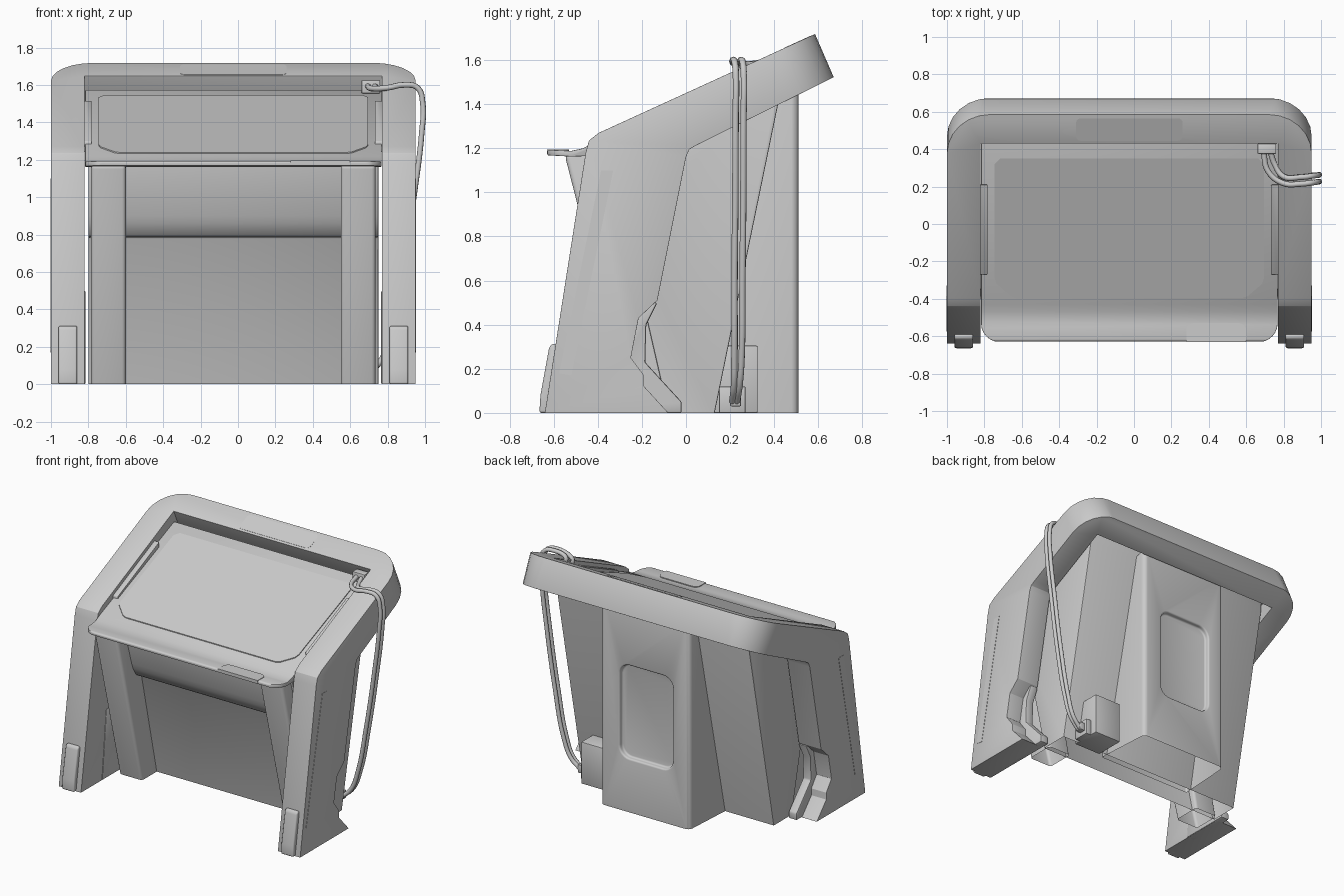
import bpy, bmesh, math
from mathutils import Vector

if "Cube" in bpy.data.objects:
    bpy.data.objects.remove(bpy.data.objects["Cube"])

CX = -0.025  # symmetry plane of the furniture (the cable widens the right side)


def prism(name, pts, lo, hi, place, bevel=0.0, segs=2, open_bottom=False):
    """Extrude a 2D outline from lo to hi; place(a, b, c) maps to xyz."""
    bm = bmesh.new()
    low = [bm.verts.new(place(a, b, lo)) for a, b in pts]
    top = [bm.verts.new(place(a, b, hi)) for a, b in pts]
    bm.faces.new(low)
    bm.faces.new(top)
    n = len(pts)
    for i in range(n):
        j = (i + 1) % n
        bm.faces.new((low[i], low[j], top[j], top[i]))
    bmesh.ops.recalc_face_normals(bm, faces=bm.faces[:])
    me = bpy.data.meshes.new(name)
    bm.to_mesh(me)
    bm.free()
    ob = bpy.data.objects.new(name, me)
    bpy.context.collection.objects.link(ob)
    if open_bottom:
        remove_bottom(ob)
    if bevel:
        finish(ob, bevel, segs)
    return ob


def remove_bottom(ob):
    """Turn a solid into a shell that is open at the floor."""
    bm = bmesh.new()
    bm.from_mesh(ob.data)
    gone = [f for f in bm.faces if all(abs(v.co.z) < 1e-4 for v in f.verts)]
    bmesh.ops.delete(bm, geom=gone, context='FACES')
    bm.to_mesh(ob.data)
    bm.free()


def activate(ob):
    bpy.ops.object.select_all(action='DESELECT')
    ob.select_set(True)
    bpy.context.view_layer.objects.active = ob


def finish(ob, width, segs=2):
    m = ob.modifiers.new("bevel", 'BEVEL')
    m.width, m.segments, m.limit_method = width, segs, 'ANGLE'
    m.angle_limit = math.radians(32)
    activate(ob)
    bpy.ops.object.modifier_apply(modifier=m.name)
    bpy.ops.object.shade_smooth_by_angle(angle=math.radians(35))


def boolean(ob, cutter, op):
    m = ob.modifiers.new("bool", 'BOOLEAN')
    m.object, m.operation, m.solver = cutter, op, 'EXACT'
    activate(ob)
    bpy.ops.object.modifier_apply(modifier=m.name)
    bpy.data.objects.remove(cutter)


def rounded(x0, x1, y0, y1, radii, steps=6):
    """Rectangle outline with radii for corners (x0y0, x1y0, x1y1, x0y1)."""
    out = []
    corners = [(x0, y0, 1, 1), (x1, y0, -1, 1), (x1, y1, -1, -1), (x0, y1, 1, -1)]
    for k, ((cx, cy, sx, sy), r) in enumerate(zip(corners, radii)):
        if r == 0:
            out.append((cx, cy))
            continue
        for i in range(steps + 1):
            t = math.pi + k * math.pi / 2 + i * math.pi / 2 / steps
            out.append((cx + sx * r + r * math.cos(t), cy + sy * r + r * math.sin(t)))
    return out


def side(a, b, c):       # outline in yz, extruded along x
    return (c, a, b)


def plan(a, b, c):       # outline in xy, extruded along z
    return (a, b, c)


def rear(a, b, c):       # outline in xz, extruded along y
    return (a, c, b)


def on_frame(a, b, c):   # follows the sloping frame top
    return (a, b, 1.4515 + 0.4536 * b + c)


def on_desk(a, b, c):    # follows the sloping desk surface
    return (a, b, 1.396 + 0.413 * b + c)


def under_desk(a, b, c):  # upright, with the top cut parallel to the desk
    return (a, b, c * (1.3 + 0.41 * b))


CO, SI = math.cos(math.radians(24.4)), math.sin(math.radians(24.4))


def tilted(a, b, c):     # plan turned into the slope plane
    return (a, b * CO - c * SI, b * SI + c * CO)


def both(x0, x1):
    return [("left", x0, x1), ("right", 2 * CX - x1, 2 * CX - x0)]


# Frame: side legs and back bar in one bent piece
leg = [(-0.64, 0), (-0.455, 1.18), (-0.44, 1.235), (-0.395, 1.27), (0.585, 1.718),
       (0.67, 1.522), (0.05, 1.215), (0.015, 1.195), (0.0, 1.16), (-0.13, 0.51),
       (-0.215, 0.43), (-0.25, 0.25), (-0.19, 0.17), (-0.19, 0.12), (-0.08, 0)]
frame = prism("frame", leg, -1.0, 0.95, side)
boolean(frame, prism("outer_cut", rounded(-1.0001, 0.9501, -2, 1.243, (0, 0, 0.23, 0.23)),
                     -1.5, 2.5, tilted), 'INTERSECT')
boolean(frame, prism("inner_cut", [(-1, -0.5), (-1, 2), (0.27, 2), (0.43, 1.646),
                                   (0.56, 1.36), (0.56, -0.5)], -0.82, 0.77, side),
        'DIFFERENCE')
finish(frame, 0.022, 3)

# Inner heel plates, feet, side strips and inner rails on both legs
for tag, x0, x1 in both(-0.88, -0.815):
    prism(tag + "_heel_plate", [(-0.4, 0), (-0.35, 0.5), (-0.2, 0.5), (-0.13, 0.5),
                                (-0.18, 0.4), (-0.185, 0.23), (-0.02, 0.05), (-0.02, 0)],
          x0, x1, side, 0.008)
for tag, x0, x1 in both(-0.96, -0.86):
    prism(tag + "_foot", [(-0.665, 0), (-0.66, 0.08), (-0.62, 0.3), (-0.605, 0.315),
                          (-0.57, 0.3), (-0.6, 0)], x0, x1, side, 0.015, 3)
for tag, x0, x1 in both(-1.002, -0.98):
    prism(tag + "_side_strip", [(-0.575, 0.18), (-0.52, 0.17), (-0.33, 1.1), (-0.385, 1.1)],
          x0, x1, side)
for tag, x0, x1 in both(-0.825, -0.782):
    prism(tag + "_inner_rail", rounded(x0, x1, -0.27, 0.21, (0.005,) * 4, 2),
          -0.09, -0.03, on_frame, 0.004)
prism("top_inset", rounded(-0.31, 0.26, 0.445, 0.565, (0.025,) * 4, 4),
      -0.02, 0.002, on_frame)

# Sloping desk top with a flat front lip
desk = prism("desk_top", [(-0.627, 1.168), (-0.63, 1.185), (-0.62, 1.193), (-0.52, 1.188),
                          (-0.47, 1.199), (-0.43, 1.218), (0.43, 1.573), (0.43, 1.52),
                          (-0.44, 1.165), (-0.52, 1.162)], -0.817, 0.767, side)
boolean(desk, prism("desk_cut", rounded(-0.818, 0.768, -0.631, 0.6, (0.1, 0.1, 0, 0)),
                    1, 2, plan), 'INTERSECT')
finish(desk, 0.005)
pad = [(-0.63, -0.395), (0.58, -0.395), (0.61, -0.385), (0.685, -0.32), (0.695, -0.29),
       (0.695, 0.32), (0.665, 0.35), (-0.715, 0.35), (-0.745, 0.32), (-0.745, -0.29),
       (-0.735, -0.32), (-0.66, -0.385)]
prism("desk_pad", pad, -0.03, 0.006, on_desk)
prism("lip_tab", rounded(0.28, 0.6, -0.63, -0.53, (0, 0, 0.04, 0.04), 4),
      1.175, 1.195, plan)

# Body below the desk: inner wall, shelf underside and leaning rear sheet
prism("body", [(-0.08, 0), (0.13, 0), (0.43, 1.46), (0.43, 1.53), (-0.45, 1.17),
               (-0.37, 0.9), (-0.355, 0.86), (-0.32, 0.8), (-0.3, 0.787), (-0.26, 0.785)],
      -0.8, 0.75, side, 0.006, open_bottom=True)
for tag, x0, x1 in both(-0.785, -0.6):
    prism(tag + "_column", [(-0.25, 0), (-0.55, 1.17), (-0.3, 1.22), (-0.2, 0.8), (-0.04, 0)],
          x0, x1, side, 0.02, 3, open_bottom=True)

# Rear housing with a recessed window, open at the floor
housing = prism("rear_housing", [(-0.41, 0.08), (-0.385, 0.49), (-0.365, 0.51), (0.315, 0.51),
                                 (0.335, 0.49), (0.36, 0.08)], 0, 1, under_desk)
boolean(housing, prism("window_cut", rounded(-0.25, 0.18, 0.39, 1.07, (0.08,) * 4),
                       0.475, 0.6, rear), 'DIFFERENCE')
remove_bottom(housing)
finish(housing, 0.012, 3)

# Socket box and plugs
prism("socket_box", rounded(0.4, 0.62, 0.1, 0.325, (0,) * 4), 0, 0.305, plan, 0.006)
prism("socket_base", rounded(0.61, 0.66, 0.15, 0.27, (0,) * 4), 0, 0.12, plan, 0.006)
prism("lower_plug", rounded(0.65, 0.7, 0.2, 0.25, (0,) * 4), 0.03, 0.09, plan, 0.006)
prism("upper_plug", rounded(0.66, 0.76, 0.375, 0.43, (0,) * 4), 1.555, 1.625, plan, 0.006)

# Twin cable from the desk over the side of the frame to the socket
for k, d in enumerate((-0.018, 0.018)):
    path = [(0.71 + d, 0.39, 1.595), (0.735 + d, 0.3 + d, 1.58), (0.8, 0.235 + d, 1.585),
            (0.89, 0.232 + d, 1.6), (0.96, 0.24 + d, 1.585), (0.988, 0.245 + d, 1.5),
            (0.983, 0.243 + d, 1.35), (0.94, 0.242 + d, 1.0), (0.88, 0.238 + d, 0.6),
            (0.81, 0.236 + d * 0.9, 0.25), (0.76, 0.23 + d * 0.7, 0.12),
            (0.69, 0.22 + d * 0.6, 0.05)]
    cu = bpy.data.curves.new("cable", 'CURVE')
    cu.dimensions = '3D'
    cu.bevel_depth, cu.bevel_resolution, cu.resolution_u = 0.015, 2, 6
    cu.use_fill_caps = True
    sp = cu.splines.new('BEZIER')
    sp.bezier_points.add(len(path) - 1)
    for p, co in zip(sp.bezier_points, path):
        p.co = Vector(co)
        p.handle_left_type = p.handle_right_type = 'AUTO'
    bpy.context.collection.objects.link(bpy.data.objects.new(f"cable_{k + 1}", cu))
